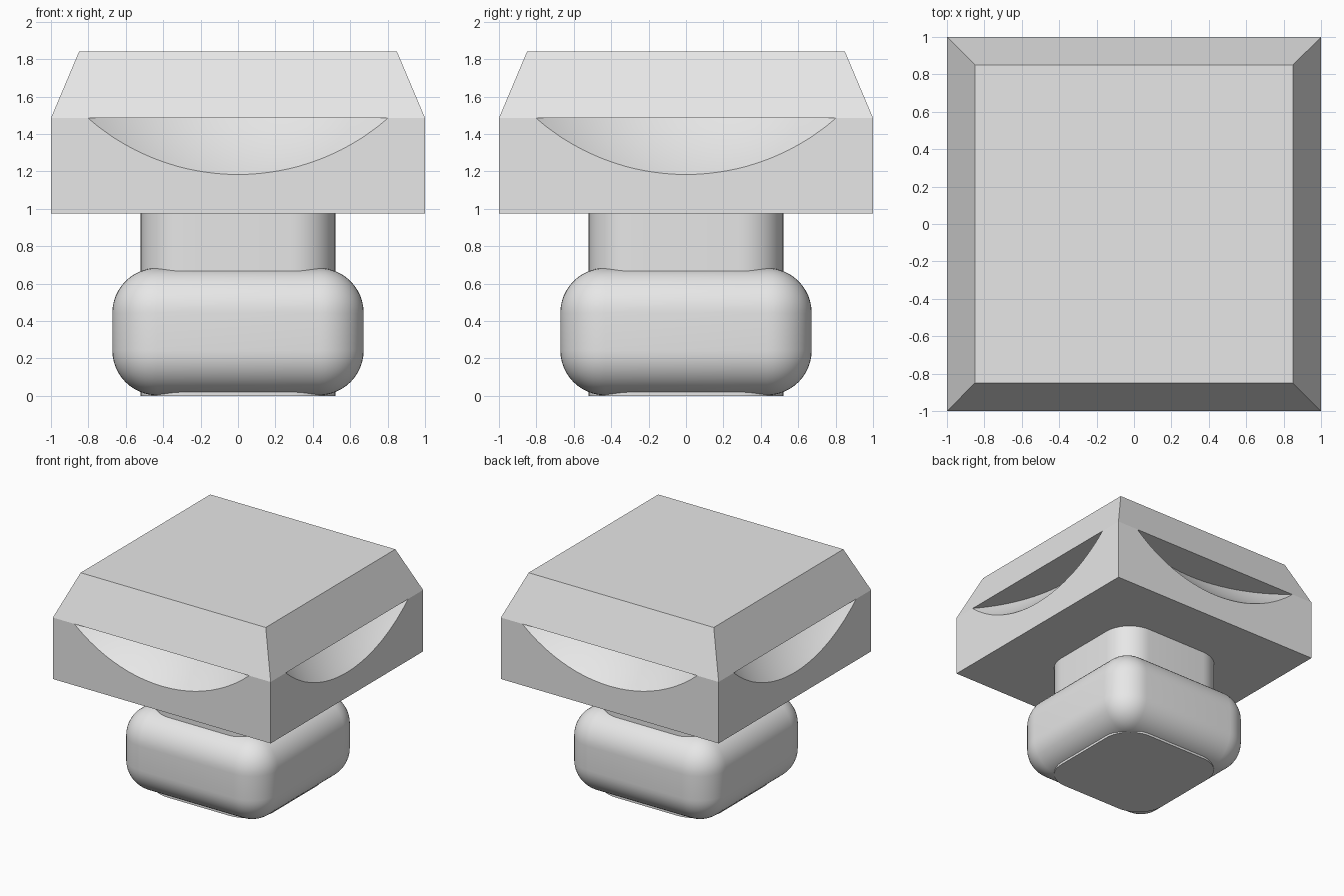
import bpy, bmesh, math

if "Cube" in bpy.data.objects:
    bpy.data.objects.remove(bpy.data.objects["Cube"])

grey = bpy.data.materials.new("plain_grey")
grey.diffuse_color = (0.8, 0.8, 0.8, 1)
grey.use_nodes = True
grey.node_tree.nodes["Principled BSDF"].inputs["Base Color"].default_value = grey.diffuse_color


def make_object(name, bm, smooth=False):
    mesh = bpy.data.meshes.new(name)
    bmesh.ops.recalc_face_normals(bm, faces=bm.faces)
    bm.to_mesh(mesh)
    bm.free()
    obj = bpy.data.objects.new(name, mesh)
    bpy.context.collection.objects.link(obj)
    mesh.materials.append(grey)
    if smooth:
        bpy.ops.object.select_all(action='DESELECT')
        obj.select_set(True)
        bpy.context.view_layer.objects.active = obj
        bpy.ops.object.shade_smooth_by_angle(angle=math.radians(30))
    return obj


def block(half, z0, z1, top_half=None):
    """Square block centred on the z axis, optionally tapering to top_half."""
    bm = bmesh.new()
    bmesh.ops.create_cube(bm, size=2)
    for v in bm.verts:
        top = v.co.z > 0
        h = top_half if top and top_half else half
        v.co = (v.co.x * h, v.co.y * h, z1 if top else z0)
    return bm


def bevel(bm, edges, radius):
    bmesh.ops.bevel(bm, geom=edges, offset=radius, offset_type='OFFSET',
                    segments=12, profile=0.5, affect='EDGES')


# Rounded cushion at the foot
bm = block(0.672, 0.003, 0.683)
bevel(bm, bm.edges[:], 0.24)
make_object("foot_cushion", bm, True)

# Square column with rounded corners running through the cushion
bm = block(0.52, 0, 0.98)
bevel(bm, [e for e in bm.edges
           if abs(e.verts[0].co.z - e.verts[1].co.z) > 0.1], 0.24)
make_object("column", bm, True)

# Square slab with a spherical scoop cut from each side
slab = make_object("slab", block(1.0, 0.975, 1.485))
offset, radius = 1.917, 1.524
for i in range(4):
    a = i * math.pi / 2
    bm = bmesh.new()
    bmesh.ops.create_uvsphere(bm, u_segments=128, v_segments=64, radius=radius)
    cutter = make_object("scoop_cutter", bm, True)
    cutter.location = (offset * math.cos(a), offset * math.sin(a), 2.4)
    cutter.hide_render = True
    cutter.hide_set(True)
    mod = slab.modifiers.new("scoop", 'BOOLEAN')
    mod.operation = 'DIFFERENCE'
    mod.solver = 'EXACT'
    mod.object = cutter

# Bake the scoops so the curved faces can be smoothed
bpy.context.view_layer.update()
baked = bpy.data.meshes.new_from_object(
    slab.evaluated_get(bpy.context.evaluated_depsgraph_get()))
slab.modifiers.clear()
slab.data = baked
for obj in [o for o in bpy.data.objects if o.name.startswith("scoop_cutter")]:
    bpy.data.objects.remove(obj)
bpy.ops.object.select_all(action='DESELECT')
slab.select_set(True)
bpy.context.view_layer.objects.active = slab
bpy.ops.object.shade_smooth_by_angle(angle=math.radians(20))

# Tapered cap closing the scoops from above
make_object("tapered_cap", block(1.0, 1.485, 1.84, 0.85))
